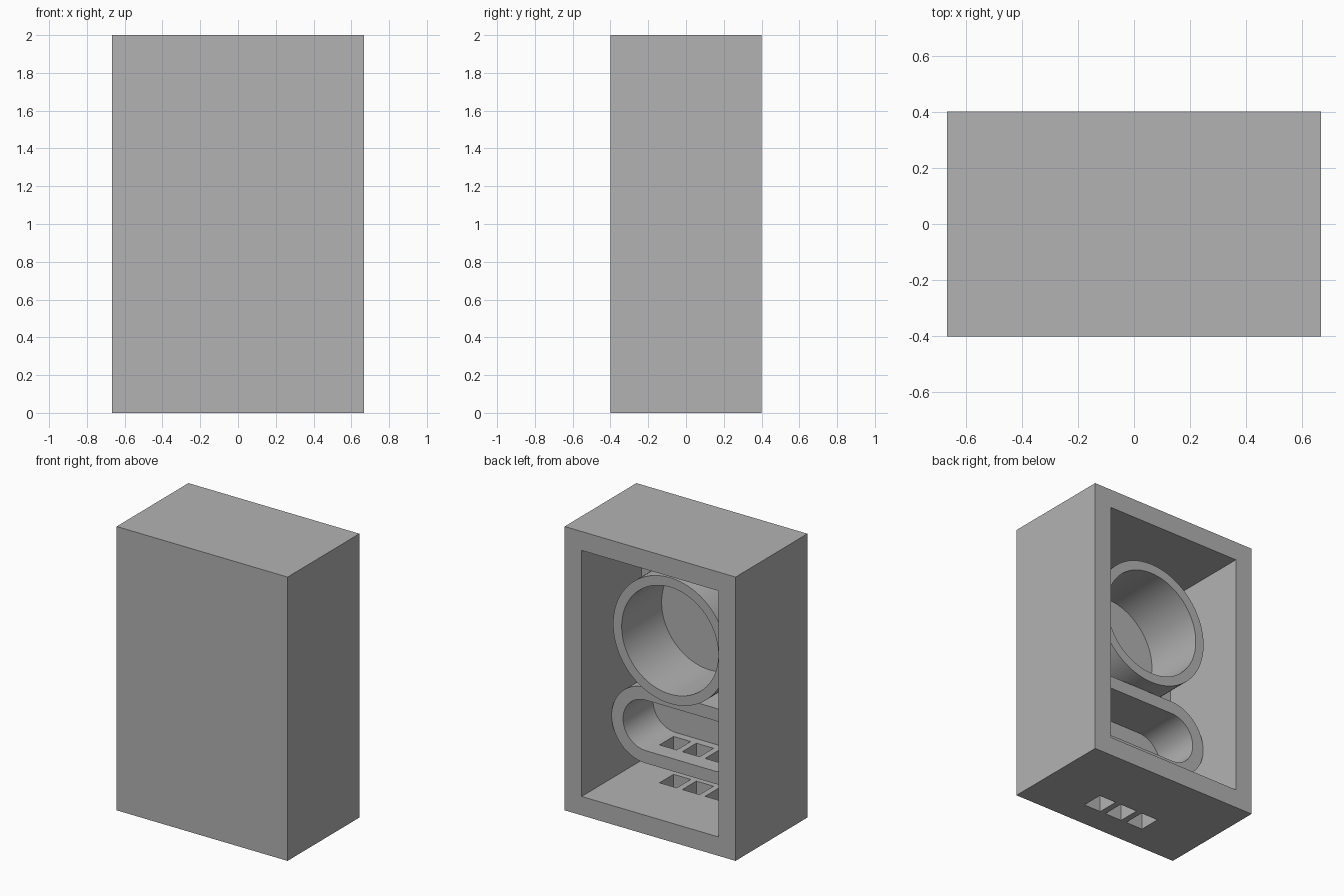
import bpy, bmesh
from math import sin, cos, pi, radians

cube = bpy.data.objects.get("Cube")
if cube:
    bpy.data.objects.remove(cube, do_unlink=True)

WIDTH, DEPTH, HEIGHT = 1.333, 0.8, 2.0
WALL = 0.133
FRONT_INNER = -DEPTH / 2 + WALL   # inner side of the front panel

grey = bpy.data.materials.new("plain_grey")
grey.use_nodes = True
colour = (0.448, 0.448, 0.448, 1)
grey.diffuse_color = colour
grey.node_tree.nodes["Principled BSDF"].inputs["Base Color"].default_value = colour


def add_object(name, bm):
    bmesh.ops.recalc_face_normals(bm, faces=bm.faces)
    mesh = bpy.data.meshes.new(name)
    bm.to_mesh(mesh)
    bm.free()
    mesh.materials.append(grey)
    obj = bpy.data.objects.new(name, mesh)
    bpy.context.collection.objects.link(obj)
    return obj


def box(name, low, high):
    bm = bmesh.new()
    bmesh.ops.create_cube(bm, size=1)
    for v in bm.verts:
        v.co = [a + (b - a) * (c + 0.5) for a, b, c in zip(low, high, v.co)]
    return add_object(name, bm)


def outline(radius, half_straight, steps=48):
    """Circle, or a stadium when half_straight is above zero."""
    points = []
    for side in (1, -1):
        for i in range(steps + 1):
            a = -pi / 2 + pi * i / steps
            points.append((side * (half_straight + radius * cos(a)), side * radius * sin(a)))
        if half_straight == 0:
            points.pop()
    return points


def tube(name, radius, wall, half_straight, z, back):
    """Hollow port running from inside the front panel towards the back."""
    bm = bmesh.new()
    loops = []
    for r, y in ((radius, FRONT_INNER - 0.02), (radius, back),
                 (radius - wall, back), (radius - wall, FRONT_INNER - 0.02)):
        loops.append([bm.verts.new((px, y, z + pz)) for px, pz in outline(r, half_straight)])
    count = len(loops[0])
    for k in range(4):
        a, b = loops[k], loops[(k + 1) % 4]
        for i in range(count):
            j = (i + 1) % count
            bm.faces.new((a[i], a[j], b[j], b[i]))
    return add_object(name, bm)


def cut(obj, cutters):
    bpy.context.view_layer.objects.active = obj
    for cutter in cutters:
        mod = obj.modifiers.new("cut", "BOOLEAN")
        mod.operation = "DIFFERENCE"
        mod.solver = "EXACT"
        mod.object = cutter
        bpy.ops.object.modifier_apply(modifier=mod.name)


# Cabinet, open at the back
cabinet = box("cabinet", (-WIDTH / 2, -DEPTH / 2, 0), (WIDTH / 2, DEPTH / 2, HEIGHT))
cavity = box("cavity_cutter", (-WIDTH / 2 + WALL, FRONT_INNER, WALL),
             (WIDTH / 2 - WALL, DEPTH, HEIGHT - WALL))

# Round tube above, wide slot tube below
round_tube = tube("round_tube", 0.444, 0.067, 0, 1.289, 0.178)
slot_tube = tube("slot_tube", 0.267, 0.089, 0.266, 0.578, 0.067)

# Three openings through the floor and the underside of the slot tube
holes = [box("hole_cutter", (x - 0.067, -0.211, -0.1), (x + 0.067, -0.055, 0.5))
         for x in (-0.178, 0, 0.178)]
cut(cabinet, [cavity] + holes)
cut(slot_tube, holes)
for cutter in [cavity] + holes:
    bpy.data.objects.remove(cutter, do_unlink=True)

# Smooth curved walls with sharp rims
bpy.ops.object.select_all(action="DESELECT")
for obj in (round_tube, slot_tube):
    obj.select_set(True)
bpy.context.view_layer.objects.active = round_tube
bpy.ops.object.shade_smooth_by_angle(angle=radians(30))
